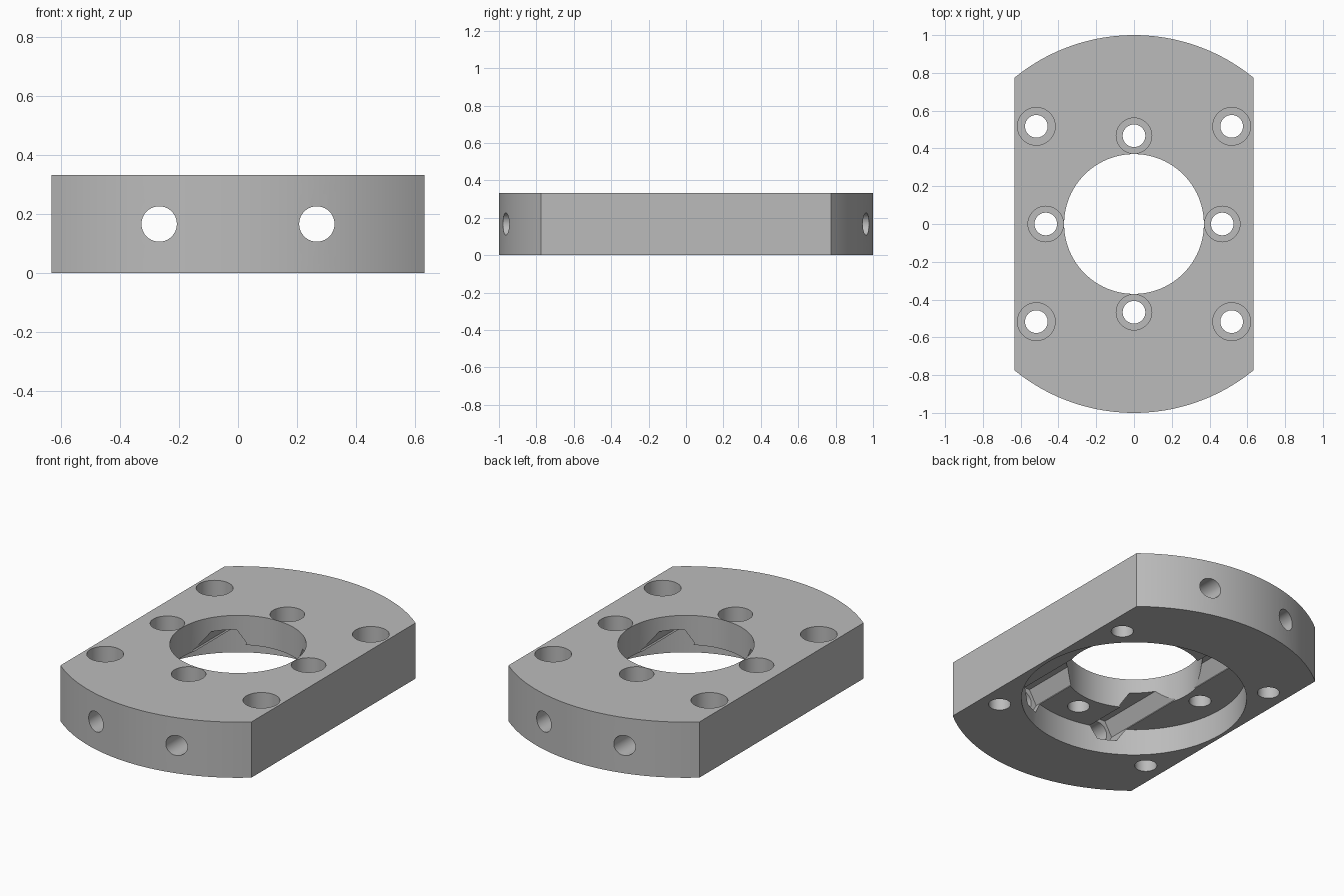
import bpy
import bmesh
import math
from mathutils import Matrix

cube = bpy.data.objects.get("Cube")
if cube:
    bpy.data.objects.remove(cube, do_unlink=True)

HEIGHT = 0.333
HALF_WIDTH = 0.632
POCKET_TOP = 0.157

grey = bpy.data.materials.new("machined_grey")
grey.use_nodes = True
colour = (0.5, 0.5, 0.5, 1)
grey.diffuse_color = colour
grey.node_tree.nodes["Principled BSDF"].inputs["Base Color"].default_value = colour


def add_prism(name, outline, depth, matrix):
    """Extrude a closed 2D outline along its local z axis."""
    bm = bmesh.new()
    base = bm.faces.new([bm.verts.new((x, y, 0)) for x, y in outline])
    top = bmesh.ops.extrude_face_region(bm, geom=[base])["geom"]
    verts = [v for v in top if isinstance(v, bmesh.types.BMVert)]
    bmesh.ops.translate(bm, verts=verts, vec=(0, 0, depth))
    bmesh.ops.recalc_face_normals(bm, faces=bm.faces)
    bm.transform(matrix)
    mesh = bpy.data.meshes.new(name)
    bm.to_mesh(mesh)
    bm.free()
    mesh.materials.append(grey)
    obj = bpy.data.objects.new(name, mesh)
    bpy.context.collection.objects.link(obj)
    return obj


def circle(radius, sides):
    return [(radius * math.cos(math.tau * i / sides), radius * math.sin(math.tau * i / sides))
            for i in range(sides)]


# Plate: a round disc with two flat sides
limit = math.asin(HALF_WIDTH)
arc = [-limit + 2 * limit * i / 40 for i in range(41)]
outline = [(math.sin(a), -math.cos(a)) for a in arc]
outline += [(-x, -y) for x, y in outline]
plate = add_prism("mounting_plate", outline, HEIGHT, Matrix())


def cut(outline, depth, matrix):
    """Subtract a prism from the plate."""
    cutter = add_prism("cutter", outline, depth, matrix)
    cutter.hide_render = True
    mod = plate.modifiers.new("cut", 'BOOLEAN')
    mod.operation = 'DIFFERENCE'
    mod.solver = 'EXACT'
    mod.object = cutter
    bpy.context.view_layer.objects.active = plate
    bpy.ops.object.modifier_apply(modifier=mod.name)
    bpy.data.objects.remove(cutter, do_unlink=True)


def bore(x, y, radius, bottom, top, sides=40):
    cut(circle(radius, sides), top - bottom, Matrix.Translation((x, y, bottom)))


# Central bore and the wide pocket underneath
bore(0, 0, 0.37, -0.1, 0.5, 96)
bore(0, 0, 0.61, -0.1, POCKET_TOP, 96)

# Counterbored screw holes: four at the corners, four around the bore
for sx in (-1, 1):
    for sy in (-1, 1):
        bore(0.517 * sx, 0.517 * sy, 0.06, -0.1, 0.5)
        bore(0.517 * sx, 0.517 * sy, 0.1, HEIGHT - 0.167, 0.5)
for x, y in ((1, 0), (-1, 0), (0, 1), (0, -1)):
    bore(0.467 * x, 0.467 * y, 0.06, -0.1, 0.5)
    bore(0.467 * x, 0.467 * y, 0.094, HEIGHT - 0.1, 0.5)

# Lengthwise cross holes, widened to hexagonal channels over the pocket
for x in (-0.267, 0.267):
    for shape, reach in ((circle(0.06, 40), 1.1), (circle(0.095, 6), 0.62)):
        turn = Matrix.Rotation(math.pi / 2, 4, 'X')
        cut(shape, 2 * reach, Matrix.Translation((x, reach, HEIGHT / 2)) @ turn)

# Smooth the round walls, keep the machined edges crisp
bpy.ops.object.select_all(action='DESELECT')
plate.select_set(True)
bpy.context.view_layer.objects.active = plate
bpy.ops.object.shade_smooth_by_angle(angle=math.radians(30))
